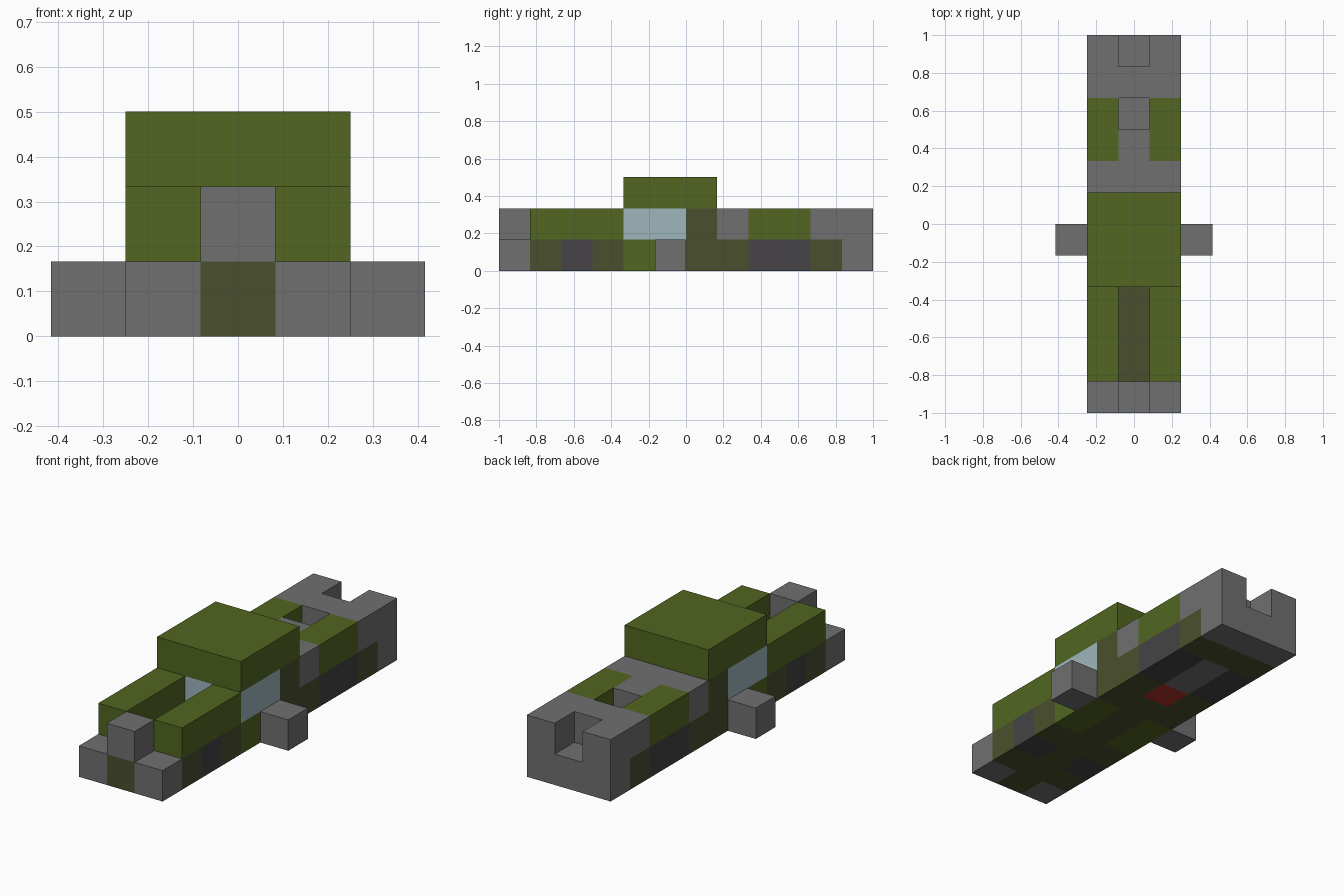
import bpy
import bmesh
from mathutils import Vector

cube = bpy.data.objects.get("Cube")
if cube:
    bpy.data.objects.remove(cube, do_unlink=True)

U = 1 / 6          # size of one block
LENGTH = 12        # blocks from nose to tail


def material(name, r, g, b):
    def lin(v):
        v /= 255
        return v / 12.92 if v <= 0.04045 else ((v + 0.055) / 1.055) ** 2.4
    col = (lin(r), lin(g), lin(b), 1)
    m = bpy.data.materials.new(name)
    m.use_nodes = True
    m.diffuse_color = col
    m.node_tree.nodes["Principled BSDF"].inputs["Base Color"].default_value = col
    return m


green = material("green", 82, 102, 33)
olive = material("dark olive", 74, 80, 45)
grey = material("grey", 112, 112, 112)
charcoal = material("charcoal", 70, 68, 70)
glass = material("pale blue", 158, 182, 190)
red = material("red", 180, 50, 42)


def box(name, mat, x, y, z):
    """Block-unit box; x is centred, y counts from the nose, z from the ground."""
    lo = Vector((x[0], y[0] - LENGTH / 2, z)) * U
    hi = Vector((x[1], y[1] - LENGTH / 2, z + 1)) * U
    bm = bmesh.new()
    bmesh.ops.create_cube(bm, size=1)
    for v in bm.verts:
        v.co = (lo + hi) / 2 + v.co * (hi - lo)
    mesh = bpy.data.meshes.new(name)
    bm.to_mesh(mesh)
    bm.free()
    mesh.materials.append(mat)
    bpy.context.collection.objects.link(bpy.data.objects.new(name, mesh))


def pair(name, mat, y, z, x=(0.5, 1.5)):
    box("left_" + name, mat, x, y, z)
    box("right_" + name, mat, (-x[1], -x[0]), y, z)


MID, FULL = (-0.5, 0.5), (-1.5, 1.5)

# Lower body: centre line
box("keel", olive, MID, (0, 7), 0)
box("belly_light", red, MID, (7, 8), 0)
box("bed_floor", grey, MID, (8, 10), 0)
box("rear_keel", olive, MID, (10, 11), 0)
box("tail_base", grey, FULL, (11, 12), 0)

# Lower body: sides
pair("bumper", grey, (0, 1), 0)
pair("front_sill", olive, (1, 2), 0)
pair("front_wheel", charcoal, (2, 3), 0)
pair("middle_sill", olive, (3, 4), 0)
pair("door_base", green, (4, 6), 0)
pair("rear_sill", olive, (6, 8), 0)
pair("rear_wheel", charcoal, (8, 10), 0)
pair("tail_sill", olive, (10, 11), 0)
pair("side_stub", grey, (5, 6), 0, x=(1.5, 2.5))

# Upper body
box("nose_block", grey, MID, (0, 1), 1)
pair("hood_rail", green, (1, 4), 1)
box("cabin_glass", glass, FULL, (4, 6), 1)
box("cabin_rear", olive, FULL, (6, 7), 1)
box("cabin_back_deck", grey, FULL, (7, 8), 1)
box("bed_block", grey, MID, (8, 9), 1)
pair("bed_rail", green, (8, 10), 1)
box("rear_deck", grey, FULL, (10, 11), 1)
pair("tail_post", grey, (11, 12), 1)

# Roof
box("roof", green, FULL, (4, 7), 2)
